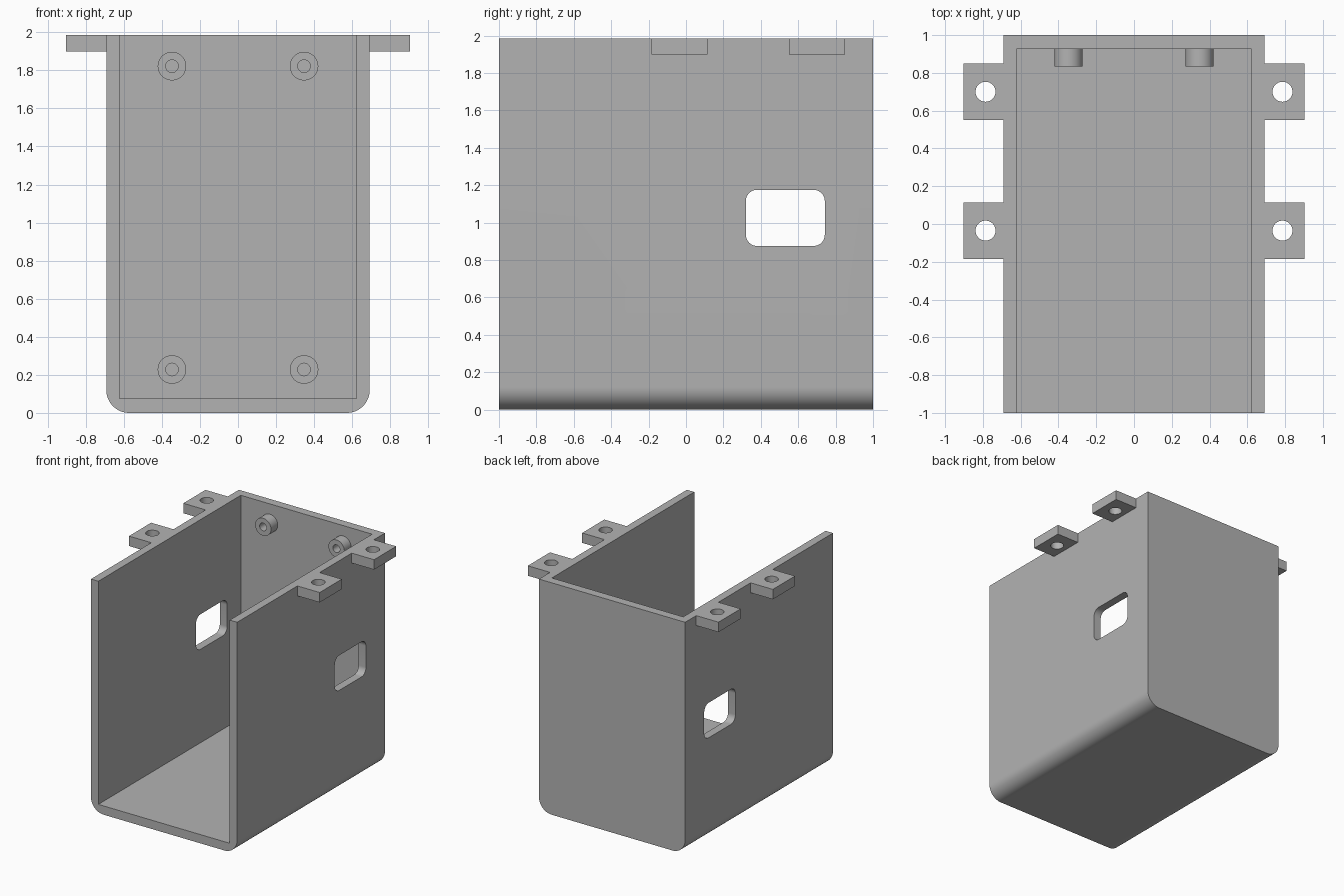
import bpy
import bmesh
from math import cos, sin, pi, radians
from mathutils import Matrix, Vector

cube = bpy.data.objects.get("Cube")
if cube:
    bpy.data.objects.remove(cube, do_unlink=True)

grey = bpy.data.materials.new("plain grey")
grey.use_nodes = True
colour = (0.45, 0.45, 0.45, 1)
grey.diffuse_color = colour
grey.node_tree.nodes["Principled BSDF"].inputs["Base Color"].default_value = colour

WIDTH, TOP, WALL = 0.692, 1.985, 0.07      # half width, height, wall thickness
BACK_INNER = 0.926


def add_object(name, bm):
    bmesh.ops.recalc_face_normals(bm, faces=bm.faces)
    mesh = bpy.data.meshes.new(name)
    bm.to_mesh(mesh)
    bm.free()
    mesh.materials.append(grey)
    obj = bpy.data.objects.new(name, mesh)
    bpy.context.collection.objects.link(obj)
    return obj


def box(name, low, high):
    low, high = Vector(low), Vector(high)
    size = high - low
    bm = bmesh.new()
    bmesh.ops.create_cube(bm, size=1, matrix=Matrix.Translation((low + high) / 2)
                          @ Matrix.Diagonal((*size, 1)))
    return add_object(name, bm)


def rounded_outline(u0, u1, v0, v1, radii, steps=12):
    """Outline with one radius per corner, starting at (u0, v0)."""
    points = []
    corners = [(u0, v0, 1, 1), (u1, v0, -1, 1), (u1, v1, -1, -1), (u0, v1, 1, -1)]
    for i, ((u, v, du, dv), r) in enumerate(zip(corners, radii)):
        if r == 0:
            points.append((u, v))
            continue
        for k in range(steps + 1):
            a = pi + i * pi / 2 + k / steps * pi / 2
            points.append((u + du * r + r * cos(a), v + dv * r + r * sin(a)))
    return points


def prism(name, points, offset):
    bm = bmesh.new()
    face = bm.faces.new([bm.verts.new(p) for p in points])
    result = bmesh.ops.extrude_face_region(bm, geom=[face])
    verts = [g for g in result["geom"] if isinstance(g, bmesh.types.BMVert)]
    bmesh.ops.translate(bm, verts=verts, vec=offset)
    return add_object(name, bm)


def combine(target, other, operation):
    mod = target.modifiers.new(operation, 'BOOLEAN')
    mod.operation, mod.solver, mod.object = operation, 'EXACT', other
    select(target)
    bpy.ops.object.modifier_apply(modifier=mod.name)
    bpy.data.objects.remove(other, do_unlink=True)


def select(obj):
    bpy.ops.object.select_all(action='DESELECT')
    obj.select_set(True)
    bpy.context.view_layer.objects.active = obj


def smooth(obj):
    select(obj)
    bpy.ops.object.shade_smooth_by_angle(angle=radians(30))


# Enclosure: rounded lower edges, open at the front and the top
outline = rounded_outline(-WIDTH, WIDTH, 0, TOP, (0.12, 0.12, 0, 0))
enclosure = prism("enclosure", [(x, -1, z) for x, z in outline], (0, 2, 0))
inner = WIDTH - WALL
combine(enclosure, box("cavity", (-inner, -1.5, 0.075), (inner, BACK_INNER, 2.5)), 'DIFFERENCE')

# Mounting tabs with screw holes, flush with the rim
for side in (-1, 1):
    for y in (-0.035, 0.7):
        xs = sorted((side * (WIDTH - 0.03), side * 0.903))
        tab = box("mounting_tab", (xs[0], y - 0.15, 1.9), (xs[1], y + 0.15, TOP))
        combine(enclosure, tab, 'UNION')
        hole = [(side * 0.786 + 0.053 * cos(k * pi / 20), y + 0.053 * sin(k * pi / 20), 1.8)
                for k in range(40)]
        combine(enclosure, prism("screw_hole", hole, (0, 0, 0.4)), 'DIFFERENCE')

# Rounded window through both side walls
window = rounded_outline(0.32, 0.742, 0.875, 1.175, (0.06,) * 4)
combine(enclosure, prism("window", [(-1, y, z) for y, z in window], (2, 0, 0)), 'DIFFERENCE')
smooth(enclosure)

# Hollow standoffs on the inside of the back wall
SEGMENTS = 40
for x, side in ((-0.347, "right"), (0.347, "left")):
    for z, level in ((0.228, "lower"), (1.822, "upper")):
        bm = bmesh.new()
        rings = []
        for r, y in ((0.075, BACK_INNER), (0.075, 0.835), (0.033, 0.835), (0.033, BACK_INNER)):
            rings.append([bm.verts.new((x + r * cos(2 * pi * k / SEGMENTS), y,
                                        z + r * sin(2 * pi * k / SEGMENTS)))
                          for k in range(SEGMENTS)])
        for i in range(4):
            a, b = rings[i], rings[(i + 1) % 4]
            for k in range(SEGMENTS):
                n = (k + 1) % SEGMENTS
                bm.faces.new((a[k], a[n], b[n], b[k]))
        smooth(add_object(f"standoff_{level}_{side}", bm))
